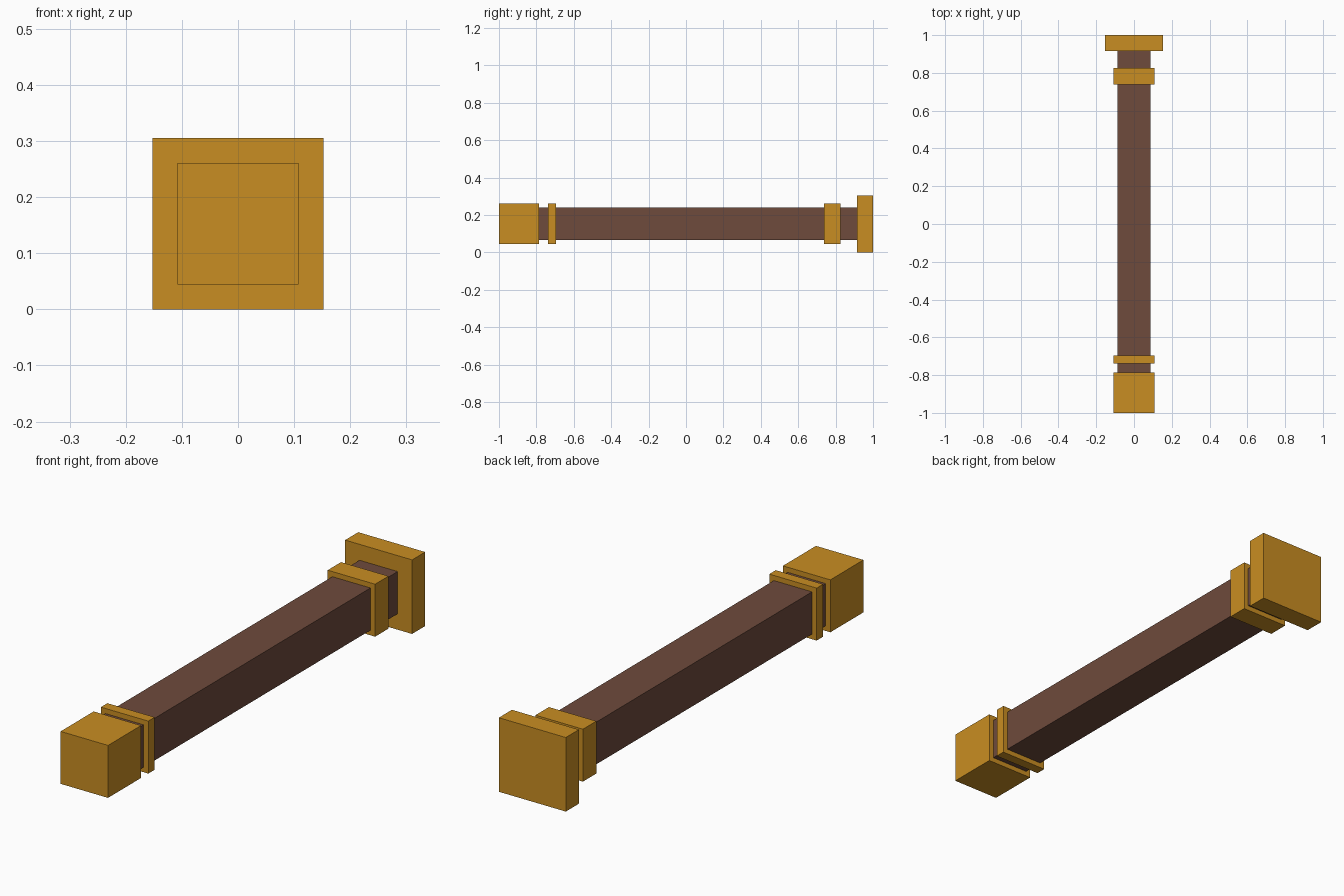
import bpy

cube = bpy.data.objects.get("Cube")
if cube:
    bpy.data.objects.remove(cube, do_unlink=True)

AXIS_Z = 0.1525


def material(name, colour):
    mat = bpy.data.materials.new(name)
    mat.use_nodes = True
    mat.diffuse_color = colour
    mat.node_tree.nodes["Principled BSDF"].inputs["Base Color"].default_value = colour
    return mat


gold = material("gold", (0.584, 0.27, 0.016, 1))
brown = material("brown wood", (0.156, 0.069, 0.045, 1))


def block(name, half_width, y_front, y_back, mat):
    """Square block centred on the long axis, spanning y_front to y_back."""
    bpy.ops.mesh.primitive_cube_add(size=1, location=(0, (y_front + y_back) / 2, AXIS_Z))
    obj = bpy.context.object
    obj.name = name
    obj.scale = (2 * half_width, y_back - y_front, 2 * half_width)
    bpy.ops.object.transform_apply(location=False, rotation=False, scale=True)
    obj.data.materials.append(mat)
    return obj


# Long square shaft, its ends seated inside the end blocks
block("shaft", 0.087, -0.9, 0.95, brown)

# Front end block and thin ring
block("front_end_block", 0.108, -1.0, -0.785, gold)
block("front_ring", 0.108, -0.738, -0.696, gold)

# Rear collar and wide end plate
block("rear_collar", 0.108, 0.738, 0.825, gold)
block("rear_end_plate", AXIS_Z, 0.915, 1.0, gold)
